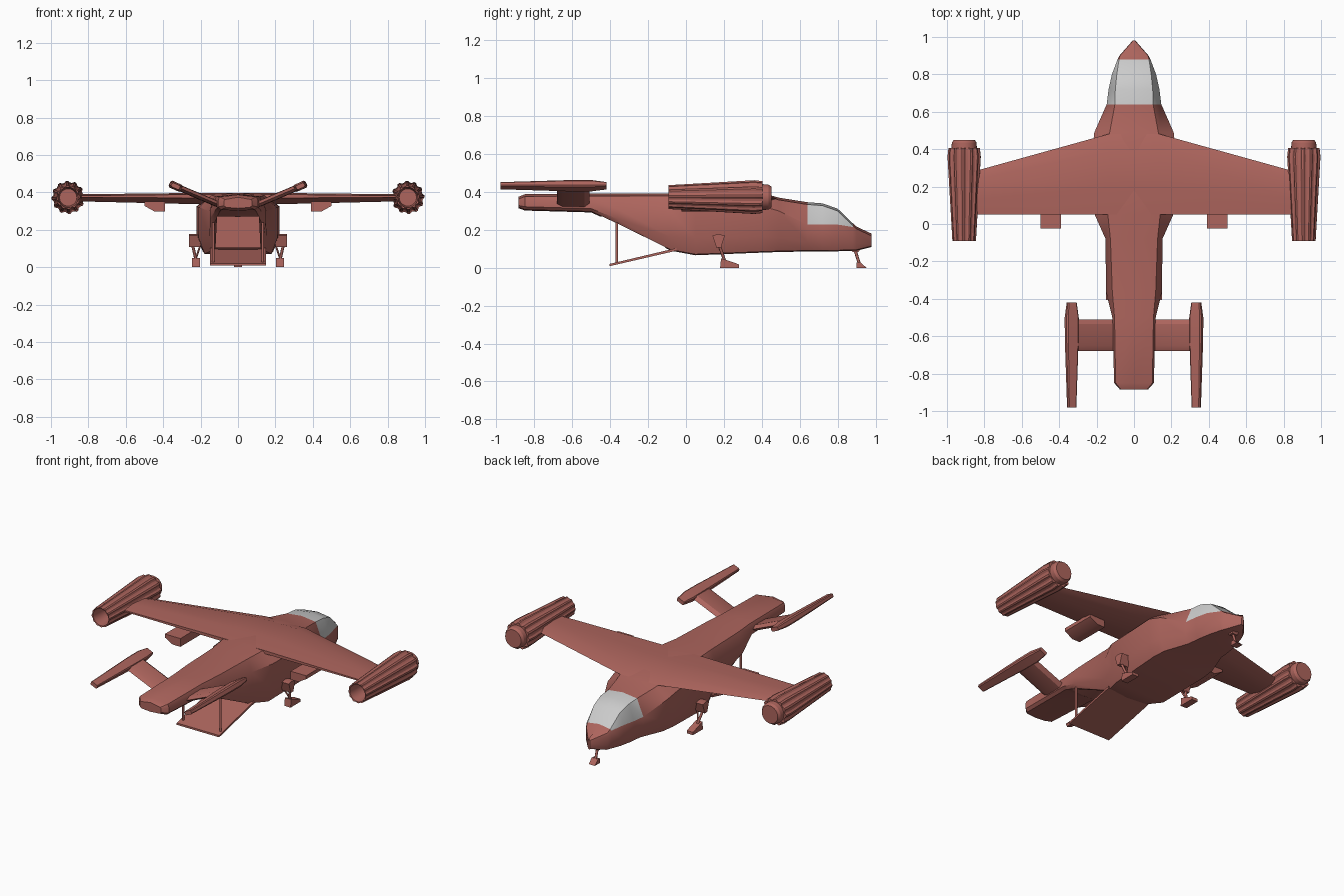
import bpy, bmesh, math
from mathutils import Vector

if "Cube" in bpy.data.objects:
    bpy.data.objects.remove(bpy.data.objects["Cube"])


def material(name, rgb):
    m = bpy.data.materials.new(name)
    m.diffuse_color = (*rgb, 1)
    m.use_nodes = True
    m.node_tree.nodes["Principled BSDF"].inputs["Base Color"].default_value = m.diffuse_color
    return m


RED = material("red_paint", (0.42, 0.13, 0.11))
GLASS = material("pale_glass", (0.62, 0.62, 0.62))


def smooth(ob, angle):
    bpy.ops.object.select_all(action='DESELECT')
    ob.select_set(True)
    bpy.context.view_layer.objects.active = ob
    bpy.ops.object.shade_smooth_by_angle(angle=math.radians(angle))


def loft(name, rings, glass=None, angle=30):
    """Skin a list of equal-length point rings and cap both ends."""
    bm = bmesh.new()
    vs = [[bm.verts.new(p) for p in r] for r in rings]
    n = len(rings[0])
    for i in range(len(vs) - 1):
        for k in range(n):
            j = (k + 1) % n
            f = bm.faces.new((vs[i][k], vs[i][j], vs[i + 1][j], vs[i + 1][k]))
            if glass and glass(i, k):
                f.material_index = 1
    bm.faces.new(vs[0])
    bm.faces.new(vs[-1])
    bmesh.ops.recalc_face_normals(bm, faces=bm.faces)
    me = bpy.data.meshes.new(name)
    bm.to_mesh(me)
    bm.free()
    ob = bpy.data.objects.new(name, me)
    bpy.context.collection.objects.link(ob)
    me.materials.append(RED)
    if glass:
        me.materials.append(GLASS)
    smooth(ob, angle)
    return ob


def slab(name, yz, xs):
    """Side outline (y, z) extruded across the x values."""
    return loft(name, [[(x, y, z) for y, z in yz] for x in xs])


def rod(name, a, b, r, sides=8):
    a, b = Vector(a), Vector(b)
    q = (b - a).to_track_quat('Z', 'Y')
    ring = [q @ Vector((r * math.cos(t), r * math.sin(t), 0))
            for t in [2 * math.pi * k / sides for k in range(sides)]]
    return loft(name, [[p + v for v in ring] for p in (a, b)], angle=50)


def fuselage_ring(y, belly, top, wide, waist, roof):
    """Ten-sided section; belly and roof edges follow from the main sizes."""
    half = [(wide * .85, belly + .005), (wide, belly + .35 * (waist - belly)),
            (wide, waist), (roof, top - .012)]
    return ([(0, y, belly)] + [(w, y, z) for w, z in half] + [(0, y, top)]
            + [(-w, y, z) for w, z in reversed(half)])


# Fuselage: y, belly z, top z, half width, waist z, roof half width
stations = [
    (.98, .11, .18, .008, .15, .005), (.9, .09, .217, .078, .19, .075),
    (.88, .09, .235, .088, .215, .08), (.8, .087, .312, .118, .228, .092),
    (.72, .086, .34, .136, .228, .1), (.64, .086, .346, .146, .228, .102),
    (.49, .083, .37, .212, .3, .13), (.4, .08, .395, .222, .325, .15),
    (.05, .066, .398, .21, .32, .14), (-.08, .09, .392, .152, .3, .126),
    (-.36, .228, .391, .15, .31, .116), (-.5, .292, .391, .116, .35, .104),
    (-.85, .302, .388, .106, .36, .098), (-.885, .315, .374, .075, .355, .07)]
body = loft("fuselage", [fuselage_ring(*s) for s in stations],
            lambda i, k: 2 <= i <= 4 and 3 <= k <= 6)

# Cargo bay cut out through the sloping tail underside
cutter = loft("bay_cutter", [[(-.12, y, .106), (.12, y, .106), (.112, y, .27), (-.112, y, .27)]
                             for y in (.25, -.45)])
cutter.hide_render = True
mod = body.modifiers.new("bay", 'BOOLEAN')
mod.operation = 'DIFFERENCE'
mod.solver = 'EXACT'
mod.object = cutter
bpy.context.view_layer.objects.active = body
bpy.ops.object.modifier_apply(modifier="bay")
bpy.data.objects.remove(cutter)
smooth(body, 30)

# Loading ramp
slab("cargo_ramp", [(-.405, .008), (-.405, .02), (-.05, .104), (-.05, .09)], (-.15, .15))


def wing_ring(x, front, low, high):
    """Wing section from leading edge y, underside z and top z."""
    mid, chord = (low + high) / 2, front - .05
    top = [(front, mid), (front - .2 * chord, high - .003), (.05 + .35 * chord, high), (.05, high - .008)]
    under = [(.05, mid + .003), (.05 + .35 * chord, low), (front - .2 * chord, low)]
    return [(x, y, z) for y, z in top + under]


# One-piece wing
TIP, ROOT = (.283, .352, .39), (.48, .335, .398)
loft("main_wing", [wing_ring(-.85, *TIP), wing_ring(-.14, *ROOT),
                   wing_ring(.14, *ROOT), wing_ring(.85, *TIP)])

# Engine pod profile: y, radius, groove depth between the 12 raised panels
pod = [(.02, .046, 0), (-.09, .054, 0), (-.092, .063, .004), (.36, .089, .009),
       (.405, .084, .009), (.405, .068, 0), (.435, .066, 0), (.45, .056, 0)]


def pod_ring(cx, y, r, groove):
    pts = []
    for k in range(48):
        a, rr = k * math.pi / 24, r - (groove if k % 4 > 1 else 0)
        pts.append((cx + rr * math.cos(a), y, .373 + rr * math.sin(a)))
    return pts


def fin_ring(s, y, w, t):
    """Bevelled plate section tilted with the tailplane."""
    corners = ((-1, -.6), (-.8, -1), (.8, -1), (1, -.6), (1, .6), (.8, 1), (-.8, 1), (-1, .6))
    return [(s * (.333 + .91 * u * w - .41 * v * t), y, .433 + .41 * u * w + .91 * v * t)
            for u, v in corners]


for s, side in ((-1, "left"), (1, "right")):
    loft(side + "_engine_pod", [pod_ring(s * .908, *p) for p in pod], angle=25)

    # Under-wing store
    loft(side + "_wing_store", [[(s * x, y, z) for x, z in
                                 ((.39, .35), (.39, .297), (.445, .297), (.5, .328), (.5, .35))]
                                for y in (-.025, .2)])

    # Canted tailplane and its tip fin
    loft(side + "_tailplane", [[(s * x, y, z + d) for y, d in
                                ((-.51, 0), (-.535, .018), (-.65, .016),
                                 (-.68, 0), (-.65, -.016), (-.535, -.018))]
                               for x, z in ((.08, .325), (.32, .427))])
    loft(side + "_tail_fin", [fin_ring(s, *f) for f in (
        (-.42, .026, .012), (-.5, .036, .02), (-.62, .035, .02), (-.98, .024, .012))])

    # Ramp strut
    rod(side + "_ramp_strut", (s * .132, -.365, .02), (s * .132, -.365, .24), .007)

    # Main landing gear: housing, leg, brace and foot
    slab(side + "_gear_housing", [(.14, .17), (.16, .107), (.185, .107), (.205, .17), (.17, .178)],
         (s * .2, s * .262))
    rod(side + "_gear_leg", (s * .243, .175, .12), (s * .224, .205, .035), .008)
    rod(side + "_gear_brace", (s * .2, .17, .12), (s * .224, .2, .05), .005)
    slab(side + "_gear_foot", [(.18, 0), (.28, 0), (.28, .018), (.185, .05)],
         (s * .202, s * .246))

# Nose landing gear
rod("nose_gear_leg", (0, .89, .1), (0, .915, .02), .008)
slab("nose_gear_foot", [(.9, 0), (.952, 0), (.92, .03), (.9, .028)], (-.022, .022))
slab("nose_gear_housing", [(.87, .1), (.88, .082), (.91, .082), (.92, .1)], (-.02, .02))
